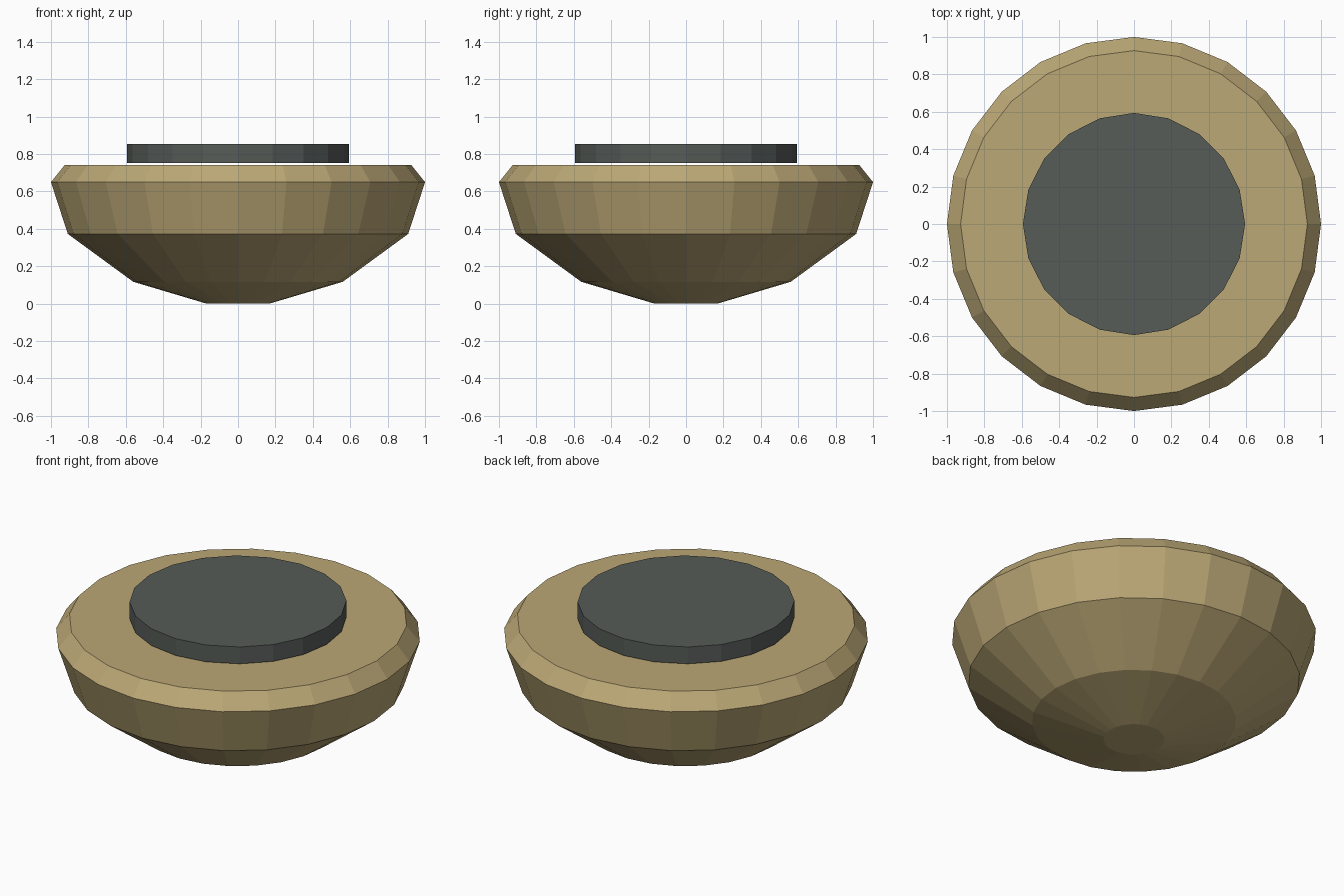
import bpy, bmesh, math

if "Cube" in bpy.data.objects:
    bpy.data.objects.remove(bpy.data.objects["Cube"])


def material(name, rgb):
    m = bpy.data.materials.new(name)
    m.diffuse_color = (*rgb, 1)
    m.use_nodes = True
    m.node_tree.nodes["Principled BSDF"].inputs["Base Color"].default_value = m.diffuse_color
    return m


def lathe(name, profile, sides, mat):
    """Closed faceted solid from (radius, height) rings, bottom to top."""
    bm = bmesh.new()
    rings = [[bm.verts.new((r * math.cos(2 * math.pi * i / sides),
                            r * math.sin(2 * math.pi * i / sides), z))
              for i in range(sides)] for r, z in profile]
    for low, high in zip(rings, rings[1:]):
        for i in range(sides):
            j = (i + 1) % sides
            bm.faces.new((low[i], low[j], high[j], high[i]))
    bm.faces.new(rings[0][::-1])
    bm.faces.new(rings[-1])
    mesh = bpy.data.meshes.new(name)
    bm.to_mesh(mesh)
    bm.free()
    mesh.materials.append(mat)
    obj = bpy.data.objects.new(name, mesh)
    bpy.context.collection.objects.link(obj)
    return obj


tan = material("tan", (0.50, 0.392, 0.181))
dark_grey = material("dark grey", (0.092, 0.106, 0.097))

# Rounded bowl-shaped body with a bevelled rim
lathe("bowl_body", [(0.167, 0), (0.56, 0.117), (0.91, 0.373),
                    (1.0, 0.65), (0.927, 0.741)], 24, tan)

# Raised disc hovering just above the top
lathe("top_disc", [(0.594, 0.752), (0.594, 0.854)], 20, dark_grey)
